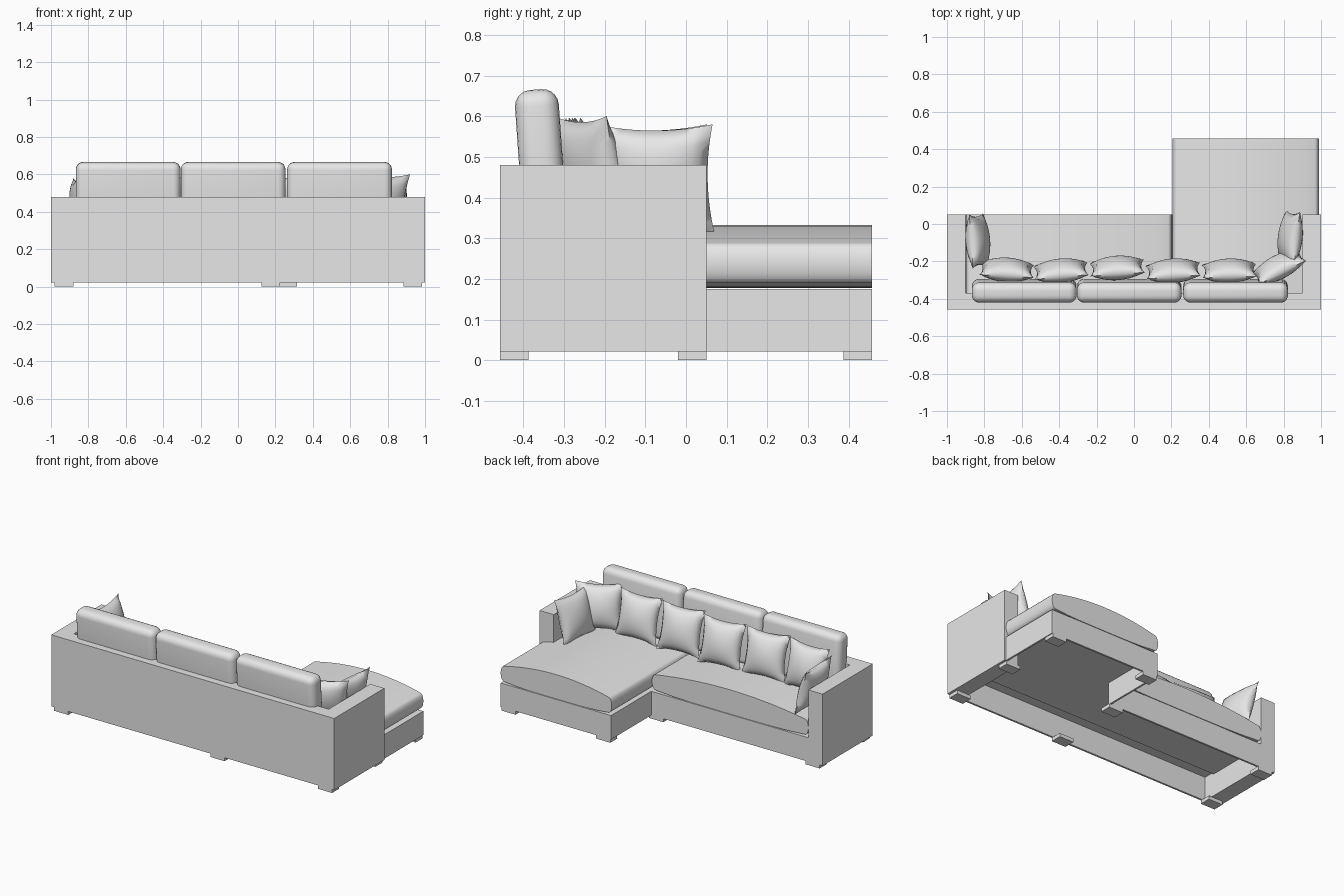
import bpy
import bmesh
import math
from mathutils import Matrix

default = bpy.data.objects.get("Cube")
if default:
    bpy.data.objects.remove(default, do_unlink=True)

# One upholstery colour for everything
fabric = bpy.data.materials.new("light_grey_fabric")
fabric.use_nodes = True
GREY = (0.8, 0.8, 0.8, 1)
fabric.diffuse_color = GREY
fabric.node_tree.nodes["Principled BSDF"].inputs["Base Color"].default_value = GREY


def finish(bm, name, smooth_angle=None):
    bmesh.ops.recalc_face_normals(bm, faces=bm.faces)
    mesh = bpy.data.meshes.new(name)
    bm.to_mesh(mesh)
    bm.free()
    mesh.materials.append(fabric)
    if smooth_angle:
        for poly in mesh.polygons:
            poly.use_smooth = True
        mesh.set_sharp_from_angle(angle=math.radians(smooth_angle))
    obj = bpy.data.objects.new(name, mesh)
    bpy.context.collection.objects.link(obj)
    return obj


def box(name, x, y, z, bevel=0):
    """Box between the (low, high) limits on each axis, centred on its origin."""
    bm = bmesh.new()
    bmesh.ops.create_cube(bm, size=1)
    bmesh.ops.scale(bm, vec=[hi - lo for lo, hi in (x, y, z)], verts=bm.verts)
    if bevel:
        bmesh.ops.bevel(bm, geom=bm.edges[:], offset=bevel, segments=5,
                        profile=0.5, affect='EDGES')
    obj = finish(bm, name, 40 if bevel else None)
    obj.location = [(lo + hi) / 2 for lo, hi in (x, y, z)]
    return obj


def seat_cushion(name, x, y):
    """Domed profile with bulging sides, extruded from back to front."""
    x0, x1 = x
    mid, half = (x0 + x1) / 2, (x1 - x0) / 2
    low, edge, crown, bulge = 0.178, 0.288, 0.045, 0.022
    profile = []
    for i in range(17):                     # domed top, left to right
        u = -1 + i / 8
        profile.append((mid + u * (half - bulge), edge + crown * (1 - u * u)))
    for i in range(1, 9):                   # bulging right side
        a = math.pi * i / 9
        profile.append((x1 - bulge + bulge * math.sin(a),
                        edge - (edge - low - 0.012) * (1 - math.cos(a)) / 2))
    for i in range(9):                      # underside, lifted at its ends
        u = 1 - i / 4
        profile.append((mid + u * (half - bulge), low + 0.012 * u ** 4))
    for i in range(1, 9):                   # bulging left side
        a = math.pi * i / 9
        profile.append((x0 + bulge - bulge * math.sin(a),
                        low + 0.012 + (edge - low - 0.012) * (1 - math.cos(a)) / 2))
    bm = bmesh.new()
    face = bm.faces.new([bm.verts.new((px, y[0], pz)) for px, pz in profile])
    swept = bmesh.ops.extrude_face_region(bm, geom=[face])["geom"]
    bmesh.ops.translate(bm, vec=(0, y[1] - y[0], 0),
                        verts=[v for v in swept if isinstance(v, bmesh.types.BMVert)])
    if not any(f.calc_center_median().y == y[0] for f in bm.faces):
        bm.faces.ensure_lookup_table()
        bmesh.ops.holes_fill(bm, edges=[e for e in bm.edges if e.is_boundary])
    return finish(bm, name, 35)


def throw_pillow(name, x, y, z, turn, lean, size=0.29, thick=0.12):
    """Square pillow with pinched sides and pointed corners, facing +y."""
    bm = bmesh.new()
    for side in (-1, 1):
        grid = bmesh.ops.create_grid(bm, x_segments=14, y_segments=14, size=1)
        for vert in grid["verts"]:
            u, v = vert.co.x, vert.co.y
            puff = max(0, (1 - u * u) * (1 - v * v)) ** 0.55
            vert.co = (u * (1 - 0.11 * (1 - v * v)) * size / 2,
                       side * puff * thick / 2,
                       v * (1 - 0.11 * (1 - u * u)) * size / 2)
    bmesh.ops.remove_doubles(bm, verts=bm.verts, dist=0.0005)
    obj = finish(bm, name, 80)
    obj.location = (x, y, z)
    obj.rotation_euler = (math.radians(lean), 0, math.radians(turn))
    return obj


BACK, FRONT, END = -0.457, 0.05, 0.457
FLOOR, DECK, TOP = 0.022, 0.175, 0.48
ARM, CORNER, SIDE = 0.9, 0.21, 0.99
SKIN = 0.012

# Back and arms
box("back_rest", (-ARM, ARM), (BACK, -0.37), (DECK, TOP))
box("back_skirt", (-ARM, ARM), (BACK, BACK + SKIN), (FLOOR, DECK))
box("right_arm", (-1, -ARM), (BACK, FRONT), (FLOOR, TOP))
box("left_arm", (ARM, 1), (BACK, FRONT), (FLOOR, TOP))

# Hollow base: decks and thin rails
box("seat_deck", (-ARM, ARM), (-0.37, FRONT), (DECK - SKIN, DECK))
box("chaise_deck", (CORNER, SIDE), (FRONT, END), (DECK - SKIN, DECK))
box("seat_front_rail", (-ARM, CORNER), (FRONT - SKIN, FRONT), (FLOOR, DECK))
box("chaise_front_rail", (CORNER, SIDE), (END - SKIN, END), (FLOOR, DECK))
box("chaise_inner_rail", (CORNER, CORNER + SKIN), (FRONT - SKIN, END - SKIN), (FLOOR, DECK))
box("chaise_outer_rail", (SIDE - SKIN, SIDE), (FRONT, END - SKIN), (FLOOR, DECK))

# Feet
feet = [(-0.93, BACK), (0.175, BACK), (0.935, BACK),
        (-0.93, FRONT - 0.07), (0.175, FRONT - 0.07), (0.935, FRONT - 0.07),
        (0.265, END - 0.07), (0.935, END - 0.07)]
for i, (fx, fy) in enumerate(feet):
    box(f"foot_{i + 1}", (fx - 0.05, fx + 0.05), (fy, fy + 0.07), (0, FLOOR + 0.001))

# Seat cushions
seat_cushion("seat_cushion", (-ARM, CORNER - 0.005), (-0.37, FRONT))
seat_cushion("chaise_cushion", (CORNER - 0.005, SIDE), (-0.37, END))

# Three leaning back cushions
for i, cx in enumerate((-0.587, -0.026, 0.543)):
    cushion = box(f"back_cushion_{i + 1}", (cx - 0.28, cx + 0.28),
                  (-0.411, -0.303), (0.31, 0.666), bevel=0.04)
    cushion.rotation_euler.x = math.radians(4)

# Throw pillows along the back
row = [(-0.68, -0.245, -3), (-0.39, -0.25, 5), (-0.09, -0.235, 4),
       (0.21, -0.25, 4), (0.51, -0.25, 2)]
for i, (px, py, turn) in enumerate(row):
    throw_pillow(f"back_pillow_{i + 1}", px, py, 0.455, turn, 14)

# Corner pillow and one against each arm
throw_pillow("corner_pillow", 0.775, -0.23, 0.46, 27, 14)
throw_pillow("right_arm_pillow", -0.835, -0.09, 0.44, -86, 15)
throw_pillow("left_arm_pillow", 0.835, -0.075, 0.44, 84, 15)
